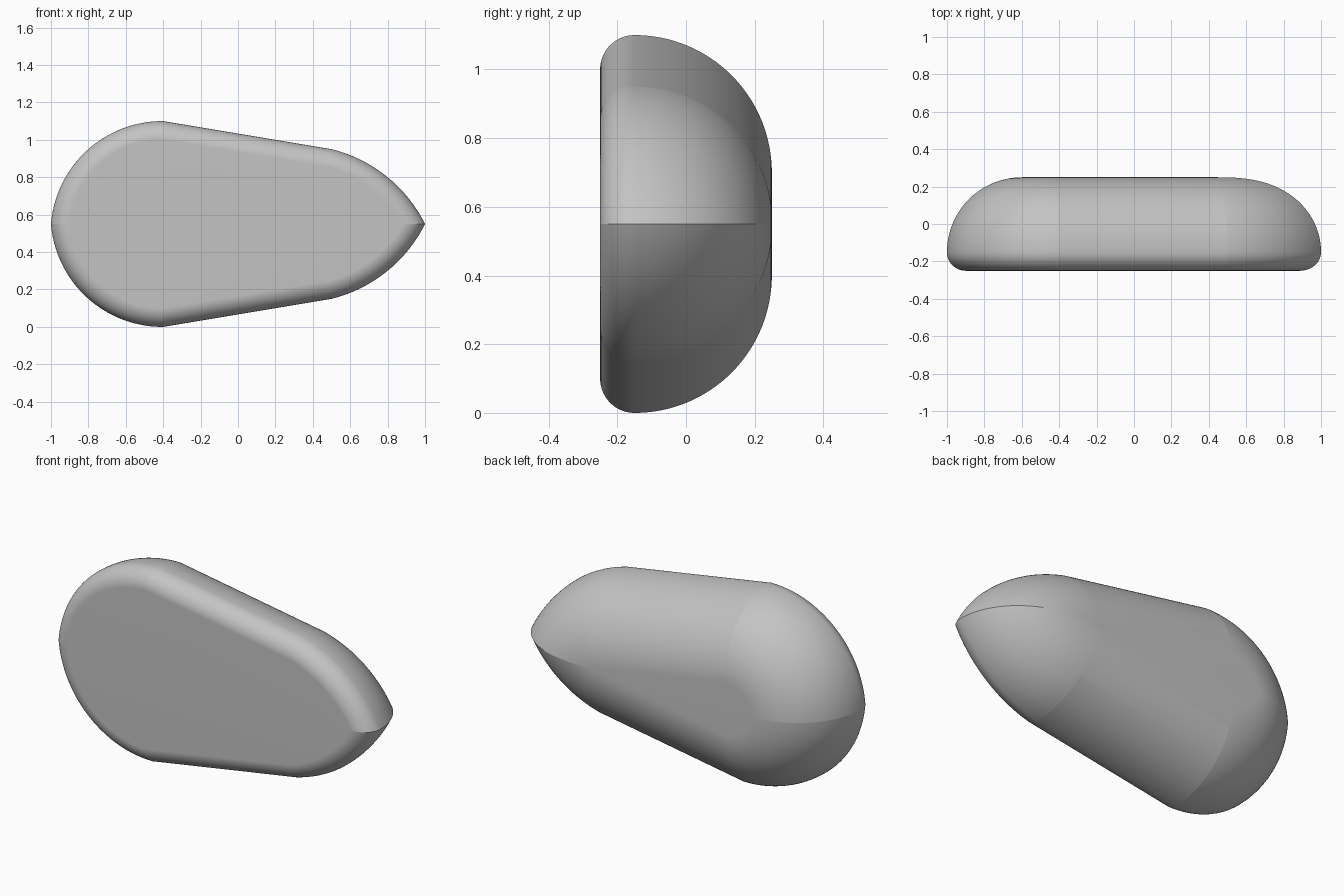
import bpy
import bmesh
from math import pi, sin, cos, atan2, sqrt, radians
from mathutils import Vector

cube = bpy.data.objects.get("Cube")
if cube:
    bpy.data.objects.remove(cube, do_unlink=True)

MID = 0.55                      # height of the symmetry line
STEPS = 40                      # segments per curve
FRONT_R, BACK_R = 0.1, 0.4      # edge rounding radii
FRONT_Y, BACK_Y = -0.25, 0.25

# Upper half of the outline in x, z: round nose, straight flank, pointed tail
nose_pts = [Vector(p) for p in ((-1, MID), (-0.8, 0.95), (-0.4, 1.1))]
tail_pts = [Vector(p) for p in ((0.5, 0.95), (0.8, 0.8), (1, MID))]


def circle_through(a, b, c):
    b2, c2 = b - a, c - a
    k = 2 * b2.cross(c2)
    centre = Vector((c2.y * b2.length_squared - b2.y * c2.length_squared,
                     b2.x * c2.length_squared - c2.x * b2.length_squared)) / k
    return a + centre, centre.length


def meet(centre, radius, point, direction, near):
    """Crossing of a circle and a line that lies closest to a given point."""
    foot = point + direction * (centre - point).dot(direction)
    half = sqrt(max(radius ** 2 - (foot - centre).length_squared, 0))
    return min((foot + direction * half, foot - direction * half),
               key=lambda p: (p - near).length)


def arc(centre, radius, start, end):
    a, b = (atan2(p.y - centre.y, p.x - centre.x) for p in (start, end))
    return [centre + radius * Vector((cos(a + (b - a) * i / STEPS),
                                      sin(a + (b - a) * i / STEPS)))
            for i in range(STEPS + 1)]


nose_c, nose_r = circle_through(*nose_pts)
tail_c, tail_r = circle_through(*tail_pts)
flank = (tail_pts[0] - nose_pts[2]).normalized()
inward = Vector((flank.y, -flank.x))
axis, axis_dir = Vector((0, MID)), Vector((1, 0))


def outline(d):
    """Closed outline moved inward by d."""
    base = nose_pts[2] + inward * d
    rn, rt = nose_r - d, tail_r - d
    tip_n = meet(nose_c, rn, axis, axis_dir, nose_pts[0])
    tip_t = meet(tail_c, rt, axis, axis_dir, tail_pts[2])
    join_n = meet(nose_c, rn, base, flank, nose_pts[2] + inward * d)
    join_t = meet(tail_c, rt, base, flank, tail_pts[0] + inward * d)
    upper = arc(nose_c, rn, tip_n, join_n) + arc(tail_c, rt, join_t, tip_t)
    lower = [Vector((p.x, 2 * MID - p.y)) for p in reversed(upper[1:-1])]
    return upper + lower


# Edge profile: small rounding at the front, large one at the back
profile = []
for i in range(STEPS + 1):
    t = pi / 2 * i / STEPS
    profile.append((FRONT_R * (1 - sin(t)), FRONT_Y + FRONT_R * (1 - cos(t))))
for i in range(1, STEPS + 1):
    t = pi / 2 * i / STEPS
    profile.append((BACK_R * (1 - cos(t)), BACK_Y - BACK_R * (1 - sin(t))))

# Skin the rings and cap both ends
bm = bmesh.new()
rings = [[bm.verts.new((p.x, y, p.y)) for p in outline(d)] for d, y in profile]
count = len(rings[0])
for r0, r1 in zip(rings, rings[1:]):
    for i in range(count):
        j = (i + 1) % count
        bm.faces.new((r0[i], r0[j], r1[j], r1[i]))
bm.faces.new(rings[0])
bm.faces.new(rings[-1])
bmesh.ops.recalc_face_normals(bm, faces=bm.faces)
mesh = bpy.data.meshes.new("rounded_body")
bm.to_mesh(mesh)
bm.free()

body = bpy.data.objects.new("rounded_body", mesh)
bpy.context.collection.objects.link(body)

# Plain grey finish
grey = bpy.data.materials.new("plain_grey")
grey.use_nodes = True
colour = (0.55, 0.55, 0.55, 1)
grey.diffuse_color = colour
grey.node_tree.nodes["Principled BSDF"].inputs["Base Color"].default_value = colour
mesh.materials.append(grey)

bpy.ops.object.select_all(action='DESELECT')
body.select_set(True)
bpy.context.view_layer.objects.active = body
bpy.ops.object.shade_smooth_by_angle(angle=radians(3.5))
